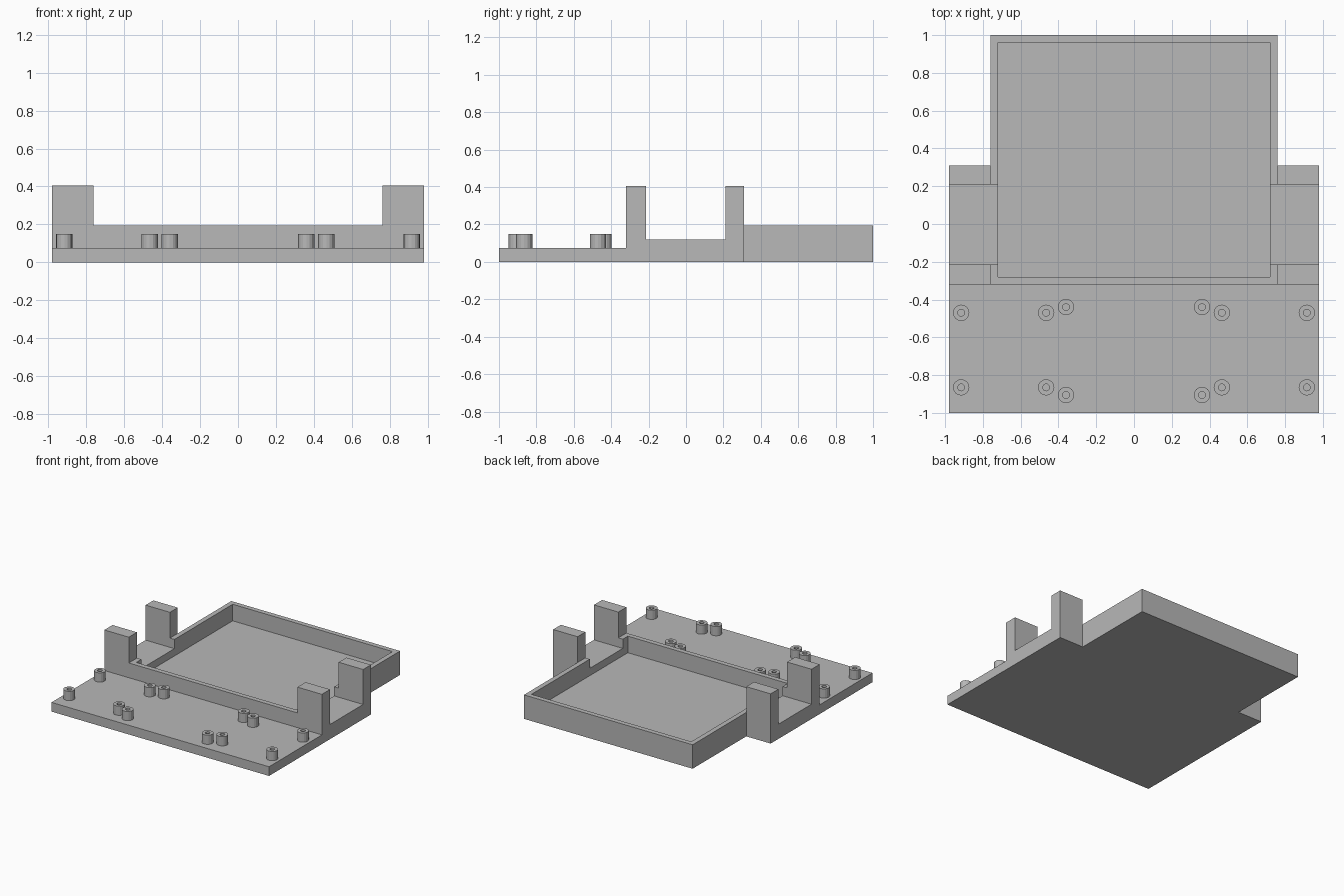
import bpy
import bmesh
from math import pi
from mathutils import Vector

if "Cube" in bpy.data.objects:
    bpy.data.objects.remove(bpy.data.objects["Cube"], do_unlink=True)

grey = bpy.data.materials.new("plain grey")
grey.use_nodes = True
colour = (0.48, 0.48, 0.48, 1)
grey.diffuse_color = colour
grey.node_tree.nodes["Principled BSDF"].inputs["Base Color"].default_value = colour

# Main dimensions
HALF_WIDTH, TRAY_HALF, WALL = 0.98, 0.76, 0.04
FRONT, TRAY_FRONT, BRACKET_BACK, BACK = -1.0, -0.32, 0.31, 1.0
PLATE_TOP, FLOOR, SADDLE, RIM, POST_TOP = 0.075, 0.06, 0.12, 0.195, 0.405
NOTCH_FRONT, NOTCH_BACK = -0.215, 0.21
PEG_TOP, PEG_R, HOLE_R = 0.15, 0.043, 0.018


def finish(name, bm):
    bmesh.ops.recalc_face_normals(bm, faces=bm.faces)
    mesh = bpy.data.meshes.new(name)
    bm.to_mesh(mesh)
    bm.free()
    mesh.materials.append(grey)
    obj = bpy.data.objects.new(name, mesh)
    bpy.context.collection.objects.link(obj)
    return obj


def extrude_profile(name, points, half):
    """Extrude a (y, z) outline symmetrically along x."""
    bm = bmesh.new()
    face = bm.faces.new([bm.verts.new((-half, y, z)) for y, z in points])
    made = bmesh.ops.extrude_face_region(bm, geom=[face])["geom"]
    verts = [v for v in made if isinstance(v, bmesh.types.BMVert)]
    bmesh.ops.translate(bm, verts=verts, vec=Vector((2 * half, 0, 0)))
    return finish(name, bm)


def block(name, half, y0, y1, z0, z1):
    return extrude_profile(name, [(y0, z0), (y0, z1), (y1, z1), (y1, z0)], half)


def combine(target, tool, operation):
    """Apply a boolean to the target and discard the tool."""
    tool.hide_render = True
    mod = target.modifiers.new(operation.lower(), "BOOLEAN")
    mod.operation = operation
    mod.solver = "EXACT"
    mod.object = tool
    bpy.context.view_layer.update()
    graph = bpy.context.evaluated_depsgraph_get()
    mesh = bpy.data.meshes.new_from_object(target.evaluated_get(graph))
    target.modifiers.clear()
    target.data = mesh
    bpy.data.objects.remove(tool, do_unlink=True)


# Stepped side outline: plate, front post, saddle, rear post
base = extrude_profile("base_tray", [
    (FRONT, 0), (FRONT, PLATE_TOP), (TRAY_FRONT, PLATE_TOP),
    (TRAY_FRONT, POST_TOP), (NOTCH_FRONT, POST_TOP), (NOTCH_FRONT, SADDLE),
    (NOTCH_BACK, SADDLE), (NOTCH_BACK, POST_TOP),
    (BRACKET_BACK, POST_TOP), (BRACKET_BACK, 0)], HALF_WIDTH)

# Trim the posts to the outer sides, add the rear tray, hollow it out
combine(base, block("post_trim", TRAY_HALF, -0.6, 0.6, RIM, 0.6), "DIFFERENCE")
combine(base, block("rear_tray", TRAY_HALF, 0.26, BACK, 0, RIM), "UNION")
combine(base, block("tray_cavity", TRAY_HALF - WALL, TRAY_FRONT + WALL,
                    BACK - WALL, FLOOR, 0.6), "DIFFERENCE")


# Hollow mounting pegs, mirrored left and right
def peg(name, x, y):
    bm = bmesh.new()
    ring = [(HOLE_R, PLATE_TOP), (HOLE_R, PEG_TOP),
            (PEG_R, PEG_TOP), (PEG_R, PLATE_TOP)]
    verts = [bm.verts.new((x + r, y, z)) for r, z in ring]
    edges = [bm.edges.new(pair) for pair in zip(verts, verts[1:])]
    bmesh.ops.spin(bm, geom=verts + edges, cent=(x, y, 0), axis=(0, 0, 1),
                   angle=2 * pi, steps=16, use_merge=True)
    bmesh.ops.remove_doubles(bm, verts=bm.verts, dist=0.0005)
    finish(name, bm)


rows = {"outer": (0.915, -0.47, -0.865),
        "middle": (0.465, -0.47, -0.865),
        "inner": (0.36, -0.44, -0.905)}
for label, (x, rear, front) in rows.items():
    for side, sign in (("left", 1), ("right", -1)):
        peg(f"peg_{label}_rear_{side}", sign * x, rear)
        peg(f"peg_{label}_front_{side}", sign * x, front)
